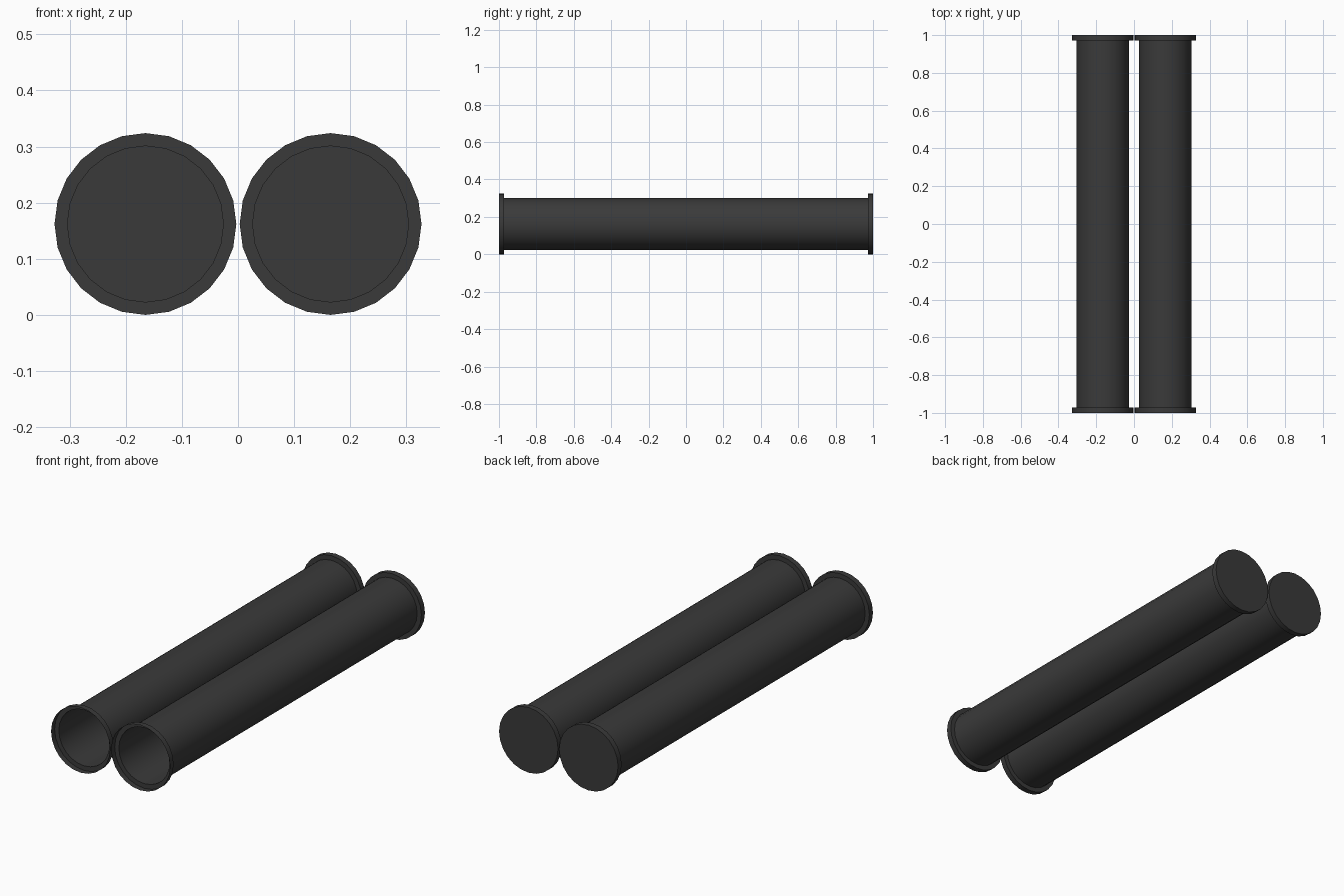
import bpy, bmesh
from math import radians, sin, cos, tau

cube = bpy.data.objects.get("Cube")
if cube:
    bpy.data.objects.remove(cube, do_unlink=True)

SIDES = 24
TUBE_R, FLANGE_R = 0.139, 0.162
END, STEP = 1.0, 0.972
AXIS_X, AXIS_Z = 0.165, 0.162

dark = bpy.data.materials.new("dark_grey")
dark.use_nodes = True
colour = (0.042, 0.042, 0.042, 1)
dark.diffuse_color = colour
dark.node_tree.nodes["Principled BSDF"].inputs["Base Color"].default_value = colour

# Thin shell: open flange in front, tube, closed flange at the back
PROFILE = [(FLANGE_R, -END), (FLANGE_R, -STEP), (TUBE_R, -STEP),
           (TUBE_R, STEP), (FLANGE_R, STEP), (FLANGE_R, END)]


def make_tube(name, x):
    bm = bmesh.new()
    rings = [[bm.verts.new((r * cos(tau * i / SIDES), y, r * sin(tau * i / SIDES)))
              for i in range(SIDES)] for r, y in PROFILE]
    for a, b in zip(rings, rings[1:]):
        for i in range(SIDES):
            j = (i + 1) % SIDES
            bm.faces.new((a[i], b[i], b[j], a[j]))
    bm.faces.new(rings[-1][::-1])
    # Face every side outward
    for face in bm.faces:
        face.normal_update()
    mesh = bpy.data.meshes.new(name)
    bm.to_mesh(mesh)
    bm.free()
    mesh.materials.append(dark)
    obj = bpy.data.objects.new(name, mesh)
    obj.location = (x, 0, AXIS_Z)
    bpy.context.collection.objects.link(obj)
    bpy.ops.object.select_all(action="DESELECT")
    obj.select_set(True)
    bpy.context.view_layer.objects.active = obj
    bpy.ops.object.shade_smooth_by_angle(angle=radians(40))


make_tube("left_tube", AXIS_X)
make_tube("right_tube", -AXIS_X)
